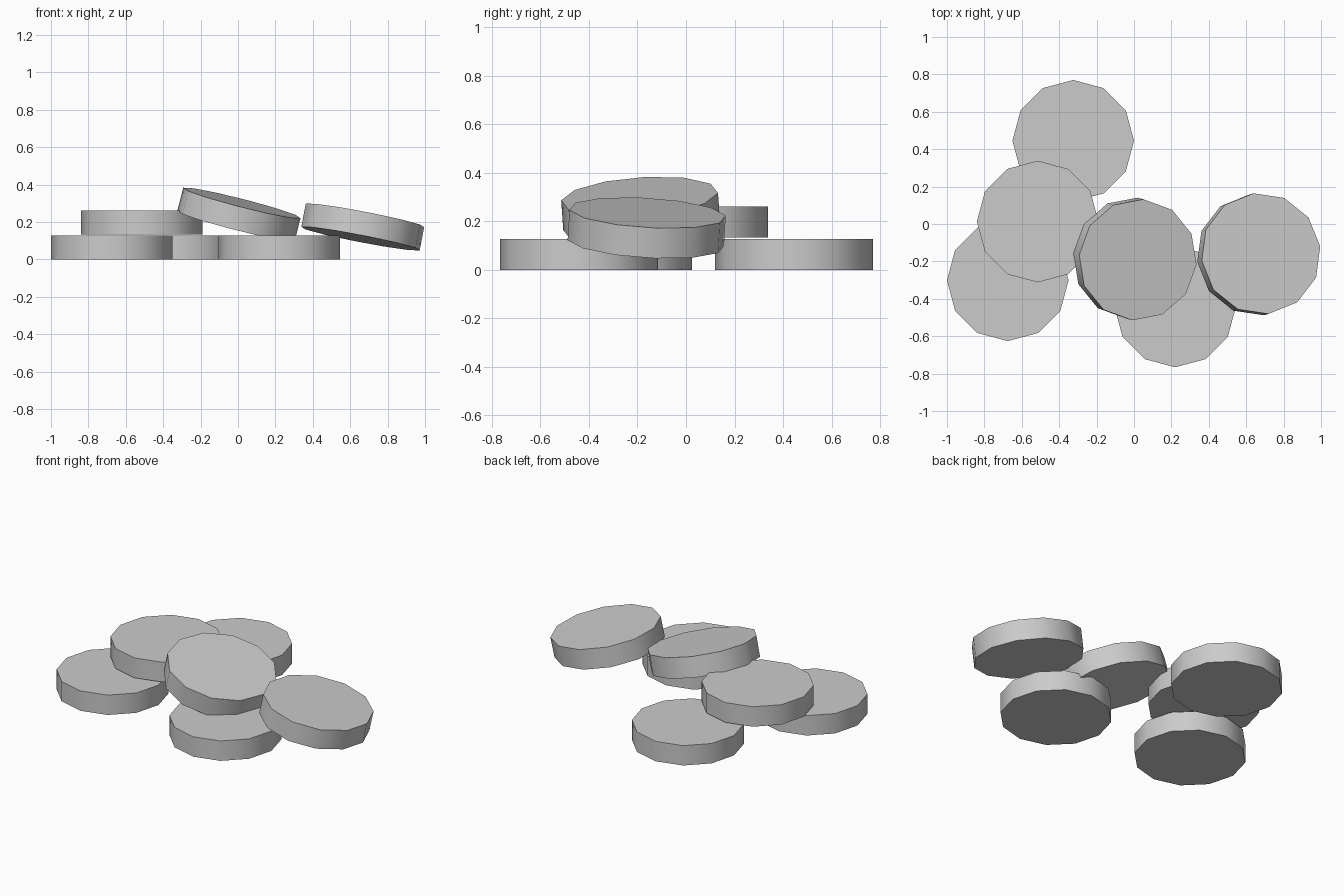
import bpy
from math import radians
from mathutils import Matrix, Vector

if "Cube" in bpy.data.objects:
    bpy.data.objects.remove(bpy.data.objects["Cube"])

RADIUS = 0.325
THICK = 0.127


def disc(name, centre, slope=(0, 0), spin=0):
    """Twelve-sided disc; slope is the rise of its face per unit x and y."""
    bpy.ops.mesh.primitive_cylinder_add(vertices=12, radius=RADIUS, depth=THICK)
    ob = bpy.context.object
    ob.name = name
    normal = Vector((-slope[0], -slope[1], 1)).normalized()
    tilt = Vector((0, 0, 1)).rotation_difference(normal).to_matrix().to_4x4()
    ob.matrix_world = (Matrix.Translation(centre) @ tilt
                       @ Matrix.Rotation(radians(spin), 4, 'Z'))
    # round the rim shading, keep the cap edges crisp
    bpy.ops.object.shade_smooth_by_angle(angle=radians(40))
    return ob


# bottom layer lying on the ground
for name, x, y in (("ground_disc_left", -0.675, -0.301),
                   ("ground_disc_back", -0.325, 0.445),
                   ("ground_disc_front", 0.22, -0.441)):
    disc(name, (x, y, THICK / 2))

# flat disc stacked on the left pair
disc("stacked_disc", (-0.515, 0.013, 0.197))

# tilted discs leaning over the pile
disc("leaning_disc_middle", (0.005, -0.187, 0.24), (-0.255, 0.07), -5)
disc("leaning_disc_right", (0.667, -0.162, 0.173), (-0.193, -0.06), 7)
